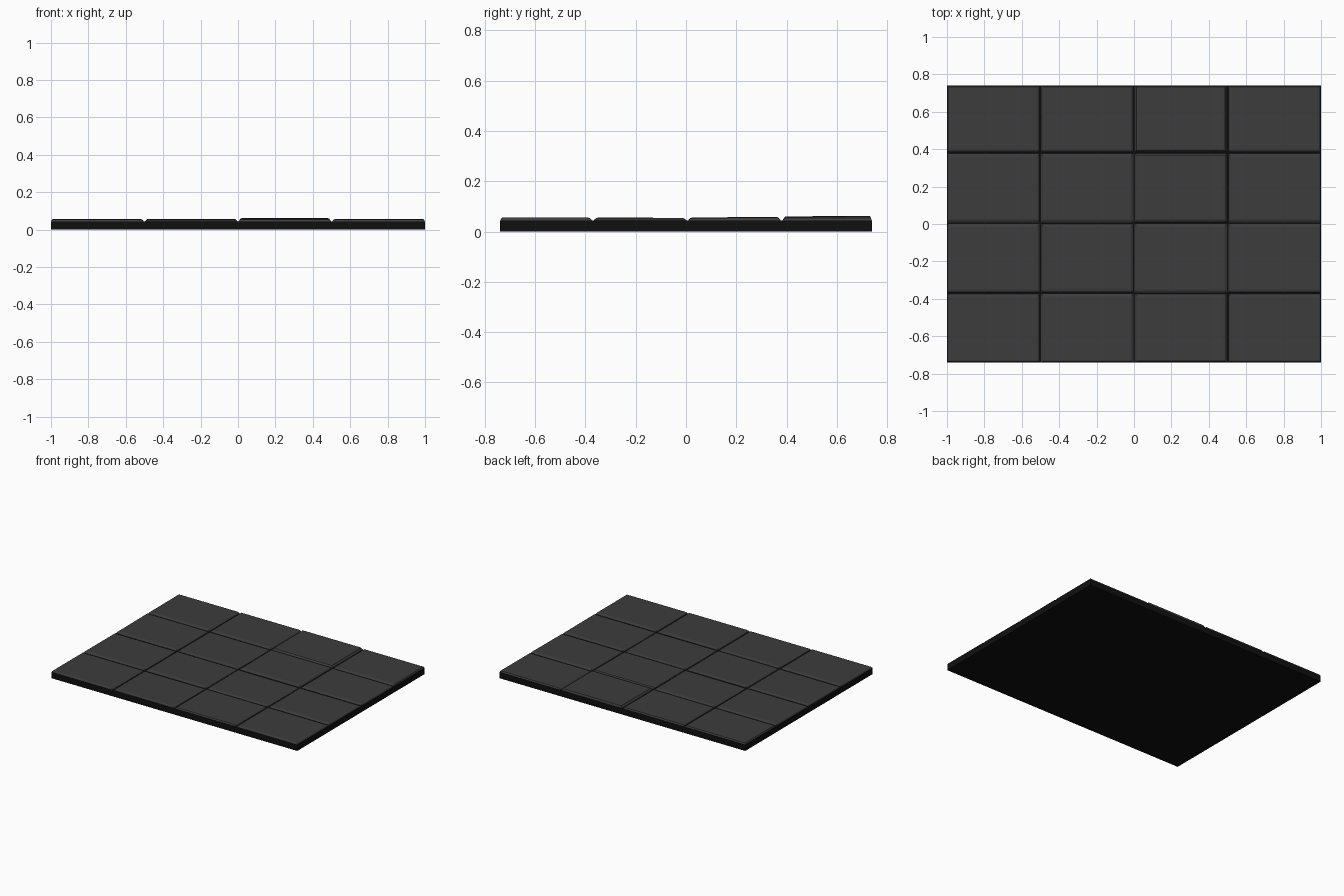
import bpy, bmesh

if "Cube" in bpy.data.objects:
    bpy.data.objects.remove(bpy.data.objects["Cube"])

def material(name, c):
    m = bpy.data.materials.new(name)
    m.diffuse_color = (c, c, c, 1)
    m.use_nodes = True
    m.node_tree.nodes["Principled BSDF"].inputs["Base Color"].default_value = m.diffuse_color
    return m

def build(name, bm, mat):
    bmesh.ops.recalc_face_normals(bm, faces=bm.faces)
    me = bpy.data.meshes.new(name)
    bm.to_mesh(me)
    bm.free()
    ob = bpy.data.objects.new(name, me)
    bpy.context.collection.objects.link(ob)
    me.materials.append(mat)

black = material("black_edge", 0.005)
grey = material("dark_tile", 0.045)
XS = [-1, -0.5, 0, 0.5, 1]
YS = [-0.74, -0.37, 0.005, 0.38, 0.74]
BASE = 0.044

# Backing slab
bm = bmesh.new()
bmesh.ops.create_cube(bm, size=1)
for v in bm.verts:
    v.co = (v.co.x * 2, v.co.y * 1.48, (v.co.z + 0.5) * BASE)
build("backing_slab", bm, black)

# Slightly uneven tile heights (rows front to back) and slopes along y
HEIGHTS = [[0.055, 0.054, 0.056, 0.055],
           [0.054, 0.055, 0.053, 0.054],
           [0.055, 0.054, 0.057, 0.055],
           [0.056, 0.057, 0.061, 0.056]]
TILT = [0.0, -0.0005, 0.001, 0.0005]

# Chamfered tiles: sloping rim and a flat top
for r in range(4):
    for c in range(4):
        bm = bmesh.new()
        loops = []
        h = HEIGHTS[r][c]
        for inset, z in ((0.004, BASE - 0.002), (0.004, BASE + 0.002),
                         (0.013, h - 0.002), (0.022, h)):
            # outer perimeter keeps a tighter rim than the grooves
            x0 = XS[c] + inset * (0.5 if c == 0 else 1)
            x1 = XS[c + 1] - inset * (0.5 if c == 3 else 1)
            y0 = YS[r] + inset * (0.5 if r == 0 else 1)
            y1 = YS[r + 1] - inset * (0.5 if r == 3 else 1)
            t = TILT[r] if z > BASE + 0.003 else 0
            loops.append([bm.verts.new(p) for p in
                          ((x0, y0, z - t), (x1, y0, z - t), (x1, y1, z + t), (x0, y1, z + t))])
        for a, b in zip(loops, loops[1:]):
            for i in range(4):
                j = (i + 1) % 4
                bm.faces.new((a[i], a[j], b[j], b[i]))
        bm.faces.new(loops[-1])
        bm.faces.new(loops[0][::-1])
        build(f"tile_{r}_{c}", bm, grey)
